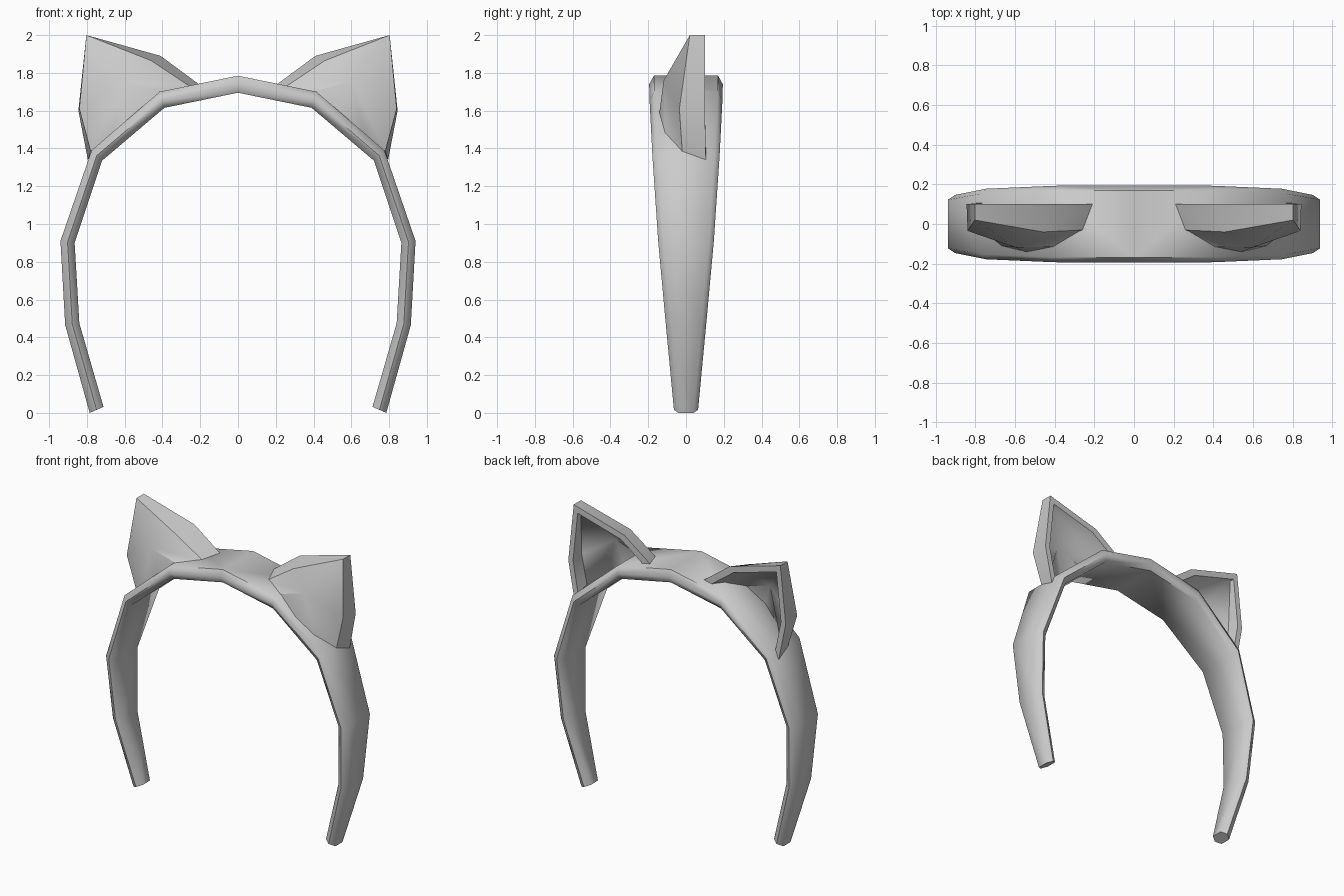
import bpy, bmesh, math
from mathutils import Vector

if "Cube" in bpy.data.objects:
    bpy.data.objects.remove(bpy.data.objects["Cube"])


def make_part(name, verts, faces, angle):
    """Right-hand half of a part, mirrored across x = 0."""
    mesh = bpy.data.meshes.new(name)
    mesh.from_pydata(verts, [], faces)
    bm = bmesh.new()
    bm.from_mesh(mesh)
    bmesh.ops.recalc_face_normals(bm, faces=bm.faces)
    bm.to_mesh(mesh)
    bm.free()
    ob = bpy.data.objects.new(name, mesh)
    bpy.context.collection.objects.link(ob)
    bpy.ops.object.select_all(action='DESELECT')
    ob.select_set(True)
    bpy.context.view_layer.objects.active = ob
    bpy.ops.object.shade_smooth_by_angle(angle=math.radians(angle))
    mirror = ob.modifiers.new("mirror", 'MIRROR')
    mirror.use_clip = True
    return ob


# Headband: outer x, outer z, inner x, inner z, half width
stations = [
    (0.0, 1.785, 0.0, 1.695, 0.195),
    (0.415, 1.70, 0.39, 1.615, 0.193),
    (0.775, 1.39, 0.72, 1.335, 0.178),
    (0.94, 0.91, 0.865, 0.90, 0.147),
    (0.915, 0.465, 0.84, 0.475, 0.107),
    (0.785, 0.0, 0.712, 0.032, 0.064),
]
verts, faces = [], []
for ox, oz, ix, iz, h in stations:
    mx, mz, e = (ox + ix) / 2, (oz + iz) / 2, h - 0.025
    verts += [(ox, -e, oz), (ox, e, oz), (mx, h, mz),
              (ix, e, iz), (ix, -e, iz), (mx, -h, mz)]
for s in range(len(stations) - 1):
    for k in range(6):
        a, b = s * 6 + k, s * 6 + (k + 1) % 6
        faces.append((a, b, b + 6, a + 6))
faces.append(tuple(range(len(verts) - 6, len(verts))))
make_part("headband", verts, faces, 60)

# Ears: back rim, front rim, base curve on the band, bulge point
back = [(0.20, 0.10, 1.735), (0.41, 0.10, 1.89), (0.803, 0.10, 2.0),
        (0.845, 0.10, 1.60), (0.795, 0.105, 1.34)]
front = [(0.25, -0.03, 1.725), (0.46, -0.04, 1.865), (0.803, 0.02, 2.0),
         (0.84, -0.035, 1.61), (0.78, -0.02, 1.385)]
base = [(0.67, -0.11, 1.47), (0.54, -0.142, 1.58), (0.39, -0.115, 1.695)]
bulge = [(0.60, -0.118, 1.76)]
outer = [Vector(p) for p in back + front + base + bulge]

# Hollow lining: shrunk towards the ear centre and pushed backwards
centre = Vector((0.60, 0, 1.65))
inner = []
for i, p in enumerate(outer):
    q = p.lerp(centre, 0.15)
    q.y = p.y if i < 5 else p.y + 0.045
    inner.append(q)

n = len(outer)
shell = [(i, i + 1, i + 6, i + 5) for i in range(4)]
ring = list(range(5, 13))
shell += [(ring[i], ring[(i + 1) % 8], 13) for i in range(8)]
faces = shell + [tuple(v + n for v in f) for f in shell]
# Rim around the opening and underside joining both skins
border = [0, 1, 2, 3, 4, 9, 10, 11, 12, 5]
for i, a in enumerate(border):
    b = border[(i + 1) % len(border)]
    faces.append((a, b, b + n, a + n))
make_part("ears", outer + inner, faces, 40)
